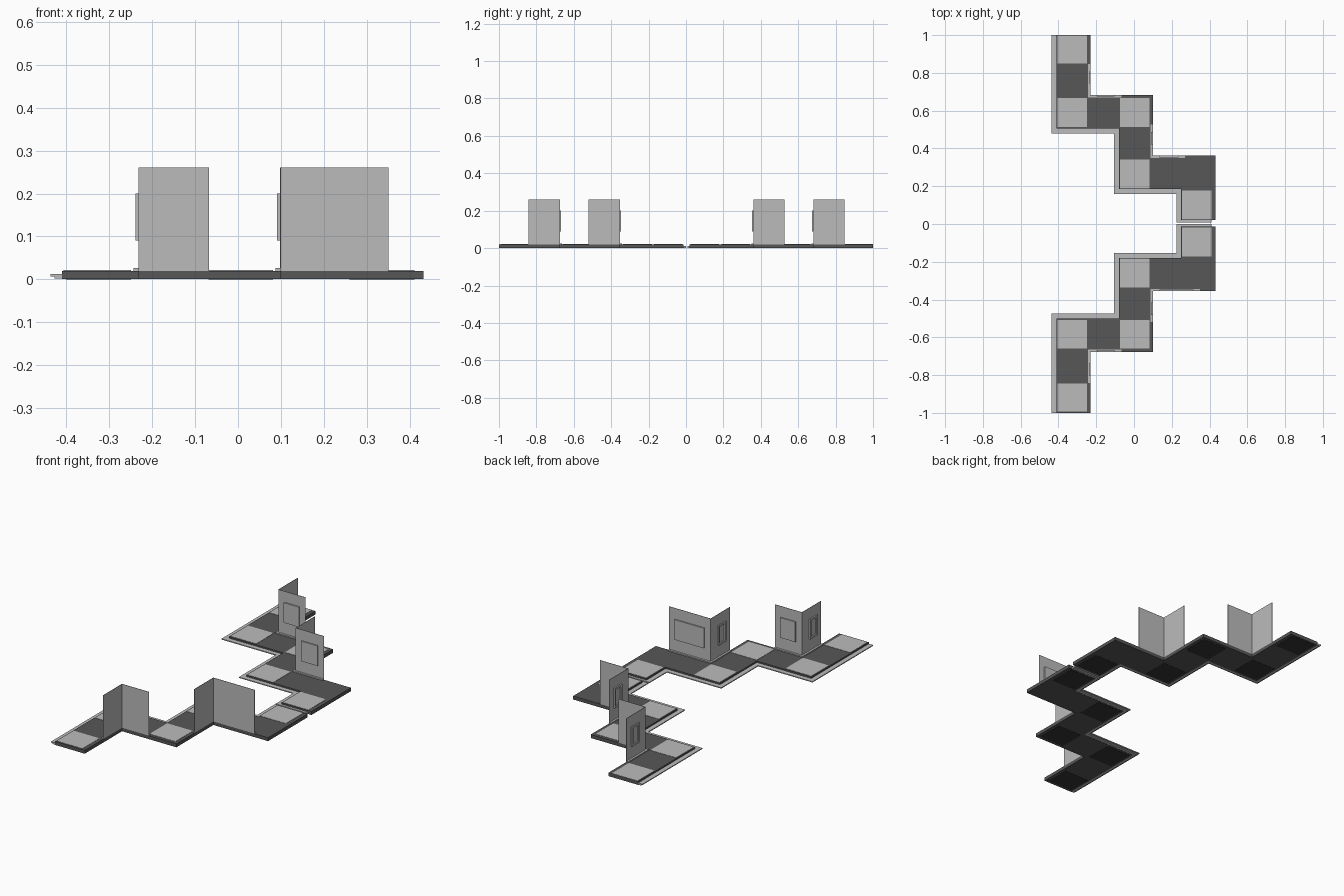
import bpy, bmesh

if "Cube" in bpy.data.objects:
    bpy.data.objects.remove(bpy.data.objects["Cube"])


def material(name, v):
    m = bpy.data.materials.new(name)
    m.diffuse_color = (v, v, v, 1)
    m.use_nodes = True
    m.node_tree.nodes["Principled BSDF"].inputs["Base Color"].default_value = m.diffuse_color
    return m


LIGHT = material("light grey", 0.50)
DARK = material("charcoal", 0.095)
BLACK = material("near black", 0.035)


def prism(name, pts, z0, z1, mat):
    """Extrude a plan outline between two heights."""
    bm = bmesh.new()
    f = bm.faces.new([bm.verts.new((x, y, z0)) for x, y in pts])
    r = bmesh.ops.extrude_face_region(bm, geom=[f])
    for v in r["geom"]:
        if isinstance(v, bmesh.types.BMVert):
            v.co.z = z1
    bmesh.ops.recalc_face_normals(bm, faces=bm.faces[:])
    me = bpy.data.meshes.new(name)
    bm.to_mesh(me)
    bm.free()
    me.materials.append(mat)
    ob = bpy.data.objects.new(name, me)
    bpy.context.collection.objects.link(ob)
    return ob


def box(name, x0, x1, y0, y1, z0, z1, mat):
    return prism(name, [(x0, y0), (x1, y0), (x1, y1), (x0, y1)], z0, z1, mat)


for side, s, d, wide in (("back", 1, 0.006, 0.17), ("front", -1, 0.0, 0.25)):
    def Y(y):
        return s * (y if y >= 1 else y + d)

    def plan(pts):
        return [(x, Y(y)) for x, y in pts]

    # zigzag floor slab
    inner = [(-0.41, 1.0), (-0.41, 0.50), (-0.08, 0.50), (-0.08, 0.18),
             (0.25, 0.18), (0.25, 0.014)]
    outer = [(0.432, 0.014), (0.432, 0.356), (0.10, 0.356), (0.10, 0.677),
             (-0.23, 0.677), (-0.23, 1.0)]
    prism(side + "_floor_slab", plan(inner + outer), 0.001, 0.020, DARK)

    # stepped light ledge along the outer edge
    for part, w, z0, z1 in (("ledge", 0.026, 0.007, 0.012),
                            ("ledge_support", 0.017, 0.002, 0.007)):
        e = 0.014 - min(w, 0.013)
        edge = [(0.41, e), (0.25 - w, e), (0.25 - w, 0.18 - w),
                (-0.08 - w, 0.18 - w), (-0.08 - w, 0.50 - w),
                (-0.41 - w, 0.50 - w), (-0.41 - w, 1.0)]
        prism(f"{side}_{part}", plan(inner + [(0.41, 0.014)] + edge), z0, z1, LIGHT)

    # light floor tiles, with dark panels beneath them
    for i, (x, y) in enumerate([(-0.406, 0.845), (-0.406, 0.507), (-0.075, 0.507),
                                (-0.075, 0.183), (0.254, 0.018)]):
        w, h = 0.157, 0.153
        box(f"{side}_floor_tile_{i}", x, x + w, Y(y), Y(min(y + h, 0.993)), 0.019, 0.0215, LIGHT)
        box(f"{side}_under_panel_{i}", x + 0.006, x + w, Y(y + 0.006),
            Y(min(y + h, 0.985)), 0.0, 0.002, BLACK)

    # corner walls with skirting, a raised panel and a framed window panel
    for i, (cx, cy, ln) in enumerate([(-0.23, 0.677, 0.163), (0.10, 0.356, wide)]):
        n = f"{side}_wall_{i}"
        t = 0.002
        prism(n, plan([(cx - t, cy - t), (cx + ln, cy - t), (cx + ln, cy),
                       (cx, cy), (cx, cy + 0.164), (cx - t, cy + 0.164)]),
              0.020, 0.26, LIGHT)
        k = 0.013
        prism(n + "_skirting", plan([(cx - k, cy - k), (cx + ln, cy - k), (cx + ln, cy - t),
                                     (cx - t, cy - t), (cx - t, cy + 0.164),
                                     (cx - k, cy + 0.164)]), 0.020, 0.026, LIGHT)
        box(n + "_panel", cx + 0.035, cx + ln - 0.035, Y(cy - 0.009), Y(cy - t),
            0.09, 0.20, LIGHT)
        a, b = cy + 0.06, cy + 0.125
        for j, (y0, y1, z0, z1) in enumerate([(a, b, 0.09, 0.10), (a, b, 0.19, 0.20),
                                              (a, a + 0.01, 0.10, 0.19),
                                              (b - 0.01, b, 0.10, 0.19)]):
            box(f"{n}_window_frame_{j}", cx - 0.009, cx - t, Y(y0), Y(y1), z0, z1, LIGHT)
